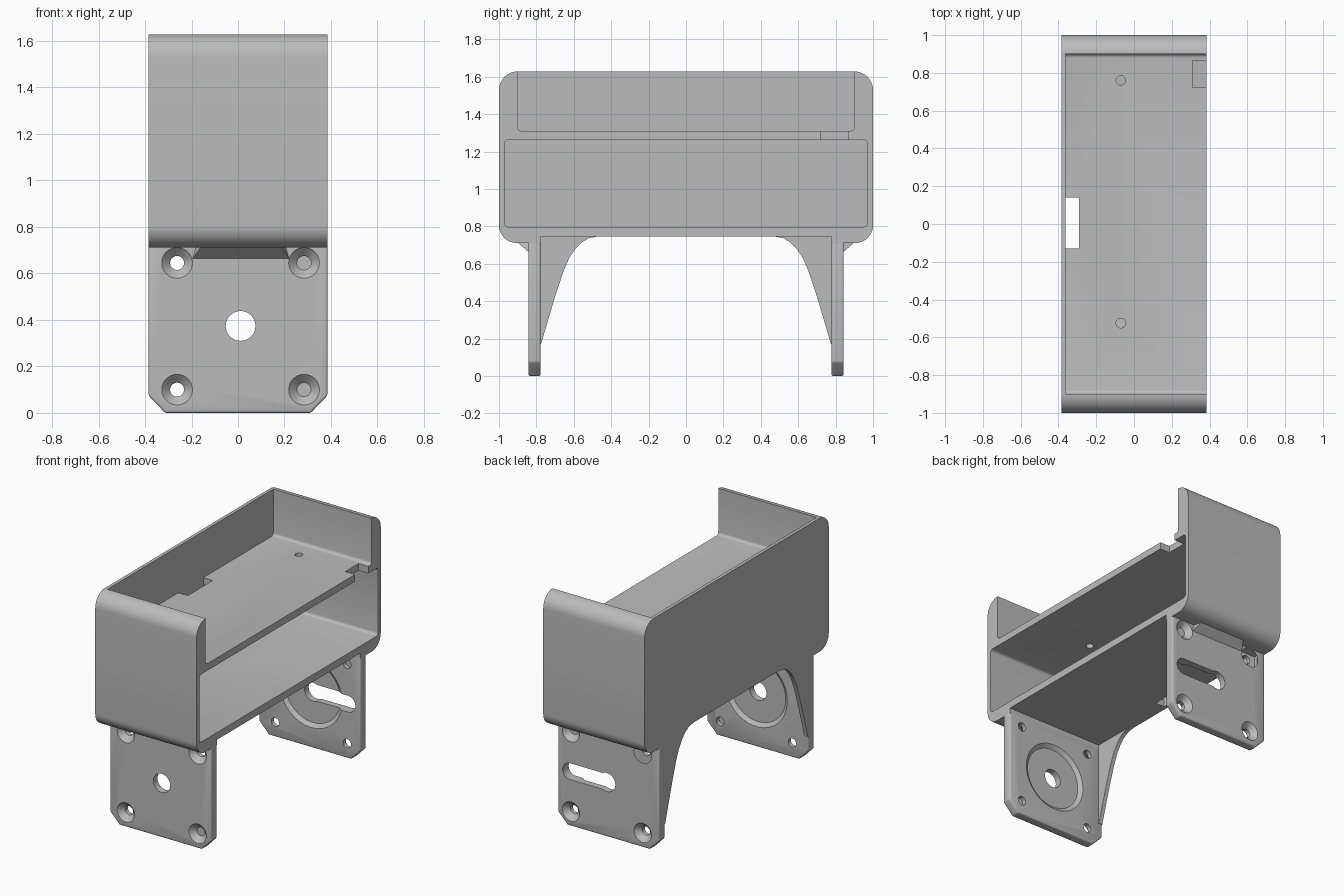
import bpy, bmesh, math
from mathutils import Matrix, Vector

if "Cube" in bpy.data.objects:
    bpy.data.objects.remove(bpy.data.objects["Cube"], do_unlink=True)

grey = bpy.data.materials.new("plain_grey")
grey.use_nodes = True
grey.diffuse_color = (0.5, 0.5, 0.5, 1)
grey.node_tree.nodes["Principled BSDF"].inputs["Base Color"].default_value = (0.5, 0.5, 0.5, 1)

HALF = 0.385          # half width in x
INNER = -0.362        # inside of the thin side wall
LEG_IN, LEG_OUT = 0.778, 0.843
HUB = (0.011, 0.374)


def make(name, bm):
    bmesh.ops.recalc_face_normals(bm, faces=bm.faces)
    mesh = bpy.data.meshes.new(name)
    bm.to_mesh(mesh)
    bm.free()
    mesh.materials.append(grey)
    ob = bpy.data.objects.new(name, mesh)
    bpy.context.collection.objects.link(ob)
    return ob


def rounded(corners, steps=10):
    """Outline from (a, b, radius) corners, each filleted by its radius."""
    out = []
    for i, (a, b, r) in enumerate(corners):
        p = Vector((a, b))
        if r == 0:
            out.append(p)
            continue
        u = (Vector(corners[i - 1][:2]) - p).normalized()
        v = (Vector(corners[(i + 1) % len(corners)][:2]) - p).normalized()
        centre = p + (u + v) * r        # square corners only
        for k in range(steps + 1):
            t = k / steps * math.pi / 2
            out.append(centre - v * r * math.cos(t) - u * r * math.sin(t))
    return out


def prism(name, outline, axis, lo, hi, bevel=0):
    """Extrude a 2D outline along an axis."""
    place = {"x": lambda a, b, d: (d, a, b),
             "y": lambda a, b, d: (a, d, b),
             "z": lambda a, b, d: (a, b, d)}[axis]
    bm = bmesh.new()
    ends = [[bm.verts.new(place(p[0], p[1], d)) for p in outline] for d in (lo, hi)]
    for ring in ends:
        bm.faces.new(ring)
    for i in range(len(outline)):
        bm.faces.new((ends[0][i - 1], ends[0][i], ends[1][i], ends[1][i - 1]))
    bmesh.ops.recalc_face_normals(bm, faces=bm.faces)
    if bevel:
        bmesh.ops.bevel(bm, geom=bm.edges[:], offset=bevel, segments=3,
                        profile=0.5, affect="EDGES")
    return make(name, bm)


def box(name, x, y, z):
    return prism(name, [(x[0], y[0]), (x[1], y[0]), (x[1], y[1]), (x[0], y[1])], "z", *z)


def cone(name, x, z, y0, r0, y1, r1):
    """Round cutter along y, radius r0 at y0 and r1 at y1."""
    bm = bmesh.new()
    bmesh.ops.create_cone(bm, cap_ends=True, segments=48, radius1=r0, radius2=r1,
                          depth=abs(y1 - y0))
    turn = Matrix.Rotation(math.radians(-90 if y1 > y0 else 90), 4, "X")
    bm.transform(Matrix.Translation((x, (y0 + y1) / 2, z)) @ turn)
    return make(name, bm)


def cut(ob, cutters):
    for c in cutters:
        mod = ob.modifiers.new("cut", "BOOLEAN")
        mod.operation, mod.solver, mod.object = "DIFFERENCE", "EXACT", c
        bpy.context.view_layer.objects.active = ob
        bpy.ops.object.modifier_apply(modifier=mod.name)
        bpy.data.objects.remove(c, do_unlink=True)


def smooth(ob):
    bpy.ops.object.select_all(action="DESELECT")
    ob.select_set(True)
    bpy.context.view_layer.objects.active = ob
    bpy.ops.object.shade_smooth_by_angle(angle=math.radians(30))


# Two-storey housing with rounded ends
body = prism("housing", rounded([
    (-1, 0.711, 0.095), (-LEG_IN, 0.711, 0), (-LEG_IN, 0.747, 0),
    (LEG_IN, 0.747, 0), (LEG_IN, 0.711, 0), (1, 0.711, 0.095),
    (1, 1.628, 0.1), (-1, 1.628, 0.1)]), "x", -HALF, HALF)
lower = prism("lower_pocket", rounded([
    (-0.97, 0.797, 0.02), (0.97, 0.797, 0.02),
    (0.97, 1.262, 0.02), (-0.97, 1.262, 0.02)], 4), "x", INNER, 0.5)
upper = prism("upper_pocket", rounded([
    (-0.9, 1.31, 0.02), (0.9, 1.31, 0.02), (0.9, 1.8, 0), (-0.9, 1.8, 0)], 4),
    "x", INNER, 0.5)
cable_slot = box("cable_slot", (INNER, -0.29), (-0.13, 0.14), (0.6, 1.4))
notch = box("shelf_notch", (0.31, 0.5), (0.722, 0.865), (1.2, 1.4))
pins = []
for y in (0.76, -0.525):
    ring = [(-0.07 + 0.025 * math.cos(k * math.pi / 12),
             y + 0.025 * math.sin(k * math.pi / 12)) for k in range(24)]
    pins.append(prism("pin_hole", ring, "z", 1.2, 1.4))
cut(body, [lower, upper, cable_slot, notch] + pins)
smooth(body)

# Legs, gussets and wedges at both ends
for name, s in (("front", -1), ("back", 1)):
    leg = prism(name + "_leg", [
        (-HALF, 0.775), (-HALF, 0.075), (-HALF + 0.072, 0), (HALF - 0.072, 0),
        (HALF, 0.075), (HALF, 0.775)], "y", s * LEG_IN, s * LEG_OUT, 0.009)
    tools = [cone("hub_recess", *HUB, s * (LEG_IN - 0.01), 0.25, s * (LEG_IN + 0.02), 0.21),
             cone("hub_hole", *HUB, s * 0.7, 0.064, s * 0.9, 0.064)]
    for x in (-0.262, 0.284):
        for z in (0.1, 0.645):
            tools.append(cone("screw_hole", x, z, s * 0.7, 0.03, s * 0.9, 0.03))
            tools.append(cone("countersink", x, z, s * (LEG_OUT - 0.036), 0.03,
                              s * (LEG_OUT + 0.004), 0.07))
    if s > 0:
        end = HUB[0] + 0.28
        tools.append(prism("long_slot", rounded([
            (HUB[0], HUB[1] - 0.056, 0), (end + 0.056, HUB[1] - 0.056, 0.0555),
            (end + 0.056, HUB[1] + 0.056, 0.0555), (HUB[0], HUB[1] + 0.056, 0)]),
            "y", 0.7, 0.9))
    cut(leg, tools)
    smooth(leg)

    # Curved gusset continuing the side wall
    curve = [(0.775, 0.17), (0.74, 0.29), (0.7, 0.425), (0.655, 0.56), (0.625, 0.63),
             (0.595, 0.675), (0.56, 0.712), (0.52, 0.737), (0.46, 0.748)]
    outline = [(s * y, z) for y, z in curve + [(0.46, 0.77), (0.8, 0.77), (0.8, 0.17)]]
    smooth(prism(name + "_gusset", outline, "x", -HALF, INNER + 0.005))

    # Wedge under the overhang, narrowing to clear the screws
    bm = bmesh.new()
    for x0, x1, y, z in ((-0.197, 0.222, LEG_OUT - 0.005, 0.66),
                         (-0.16, 0.187, 0.9, 0.713),
                         (-0.18, 0.205, LEG_OUT - 0.005, 0.72)):
        for x in (x0, x1):
            bm.verts.new((x, s * y, z))
    bmesh.ops.convex_hull(bm, input=bm.verts[:])
    make(name + "_wedge", bm)
